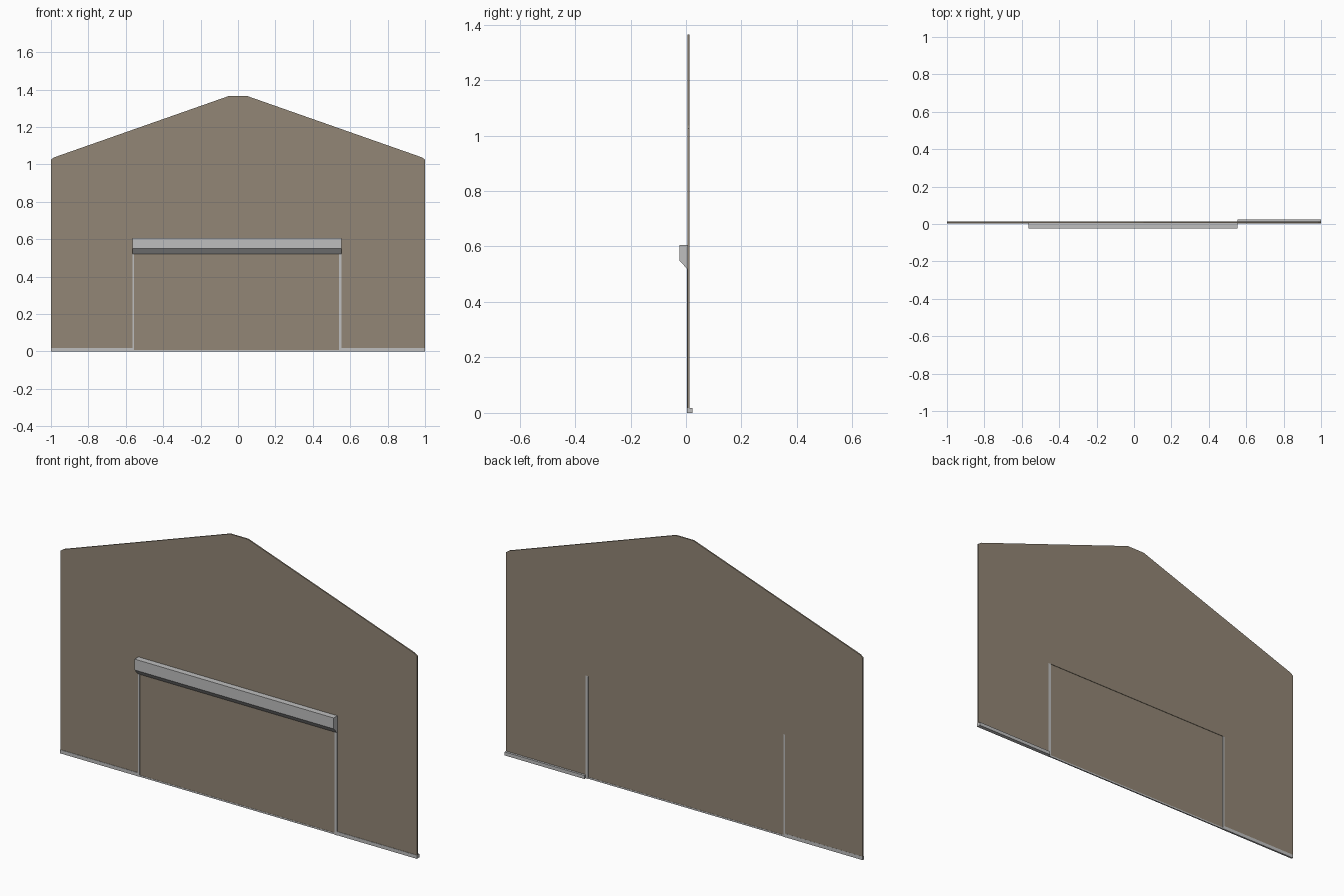
import bpy

if "Cube" in bpy.data.objects:
    bpy.data.objects.remove(bpy.data.objects["Cube"])


def material(name, rgb):
    m = bpy.data.materials.new(name)
    m.diffuse_color = (*rgb, 1)
    m.use_nodes = True
    m.node_tree.nodes["Principled BSDF"].inputs["Base Color"].default_value = m.diffuse_color
    return m


BROWN = material("brown_siding", (0.29, 0.24, 0.18))
GREY = material("light_grey_trim", (0.52, 0.52, 0.52))


def prism(name, outline, to3d, a, b, mat):
    """Extrude a 2D outline between depths a and b."""
    n = len(outline)
    verts = [to3d(u, v, d) for d in (a, b) for u, v in outline]
    faces = [list(range(n))[::-1], list(range(n, 2 * n))]
    faces += [(i, (i + 1) % n, n + (i + 1) % n, n + i) for i in range(n)]
    me = bpy.data.meshes.new(name)
    me.from_pydata(verts, [], faces)
    ob = bpy.data.objects.new(name, me)
    bpy.context.collection.objects.link(ob)
    me.materials.append(mat)
    # consistent outward normals
    import bmesh
    bm = bmesh.new()
    bm.from_mesh(me)
    bmesh.ops.recalc_face_normals(bm, faces=bm.faces)
    bm.to_mesh(me)
    bm.free()
    return ob


def front(u, v, d):   # outline in x-z, depth along y
    return (u, d, v)


def side(u, v, d):    # outline in y-z, depth along x
    return (d, u, v)


def box(name, x0, x1, y0, y1, z0, z1, mat):
    return prism(name, [(x0, z0), (x1, z0), (x1, z1), (x0, z1)], front, y0, y1, mat)


L, R, TOP, BASE = -0.563, 0.553, 0.52, 0.018   # door opening and base height

# Gable wall with the door opening left out
roof = [(1, 1.025), (0.984, 1.037), (0.05, 1.365),
        (-0.05, 1.365), (-0.984, 1.037), (-1, 1.025)]
wall = [(-1, BASE), (L, BASE), (L, TOP), (R, TOP), (R, BASE), (1, BASE)] + roof
prism("gable_wall", wall, front, 0.006, 0.013, BROWN)

# Door panel, slightly recessed behind the back of the wall
box("door_panel", L + 0.008, R - 0.013, 0.006, 0.0105, 0.008, TOP, BROWN)

# Door jambs and threshold
box("left_jamb", L, L + 0.008, 0.003, 0.013, 0, TOP, GREY)
box("right_jamb", R - 0.013, R, 0.003, 0.013, 0, TOP, GREY)
box("threshold", L + 0.008, R - 0.013, 0.005, 0.0115, 0, 0.008, GREY)

# Roller housing above the door, with a sloping underside
prism("door_header", [(-0.024, 0.605), (-0.024, 0.55), (0.003, TOP), (0.006, TOP), (0.006, 0.605)],
      side, L, R, GREY)

# Base trims: flush on the left, deeper on the right
box("left_base", -1, L, 0.004, 0.0135, 0, BASE, GREY)
box("right_base", R, 1, 0.004, 0.024, 0, BASE, GREY)
